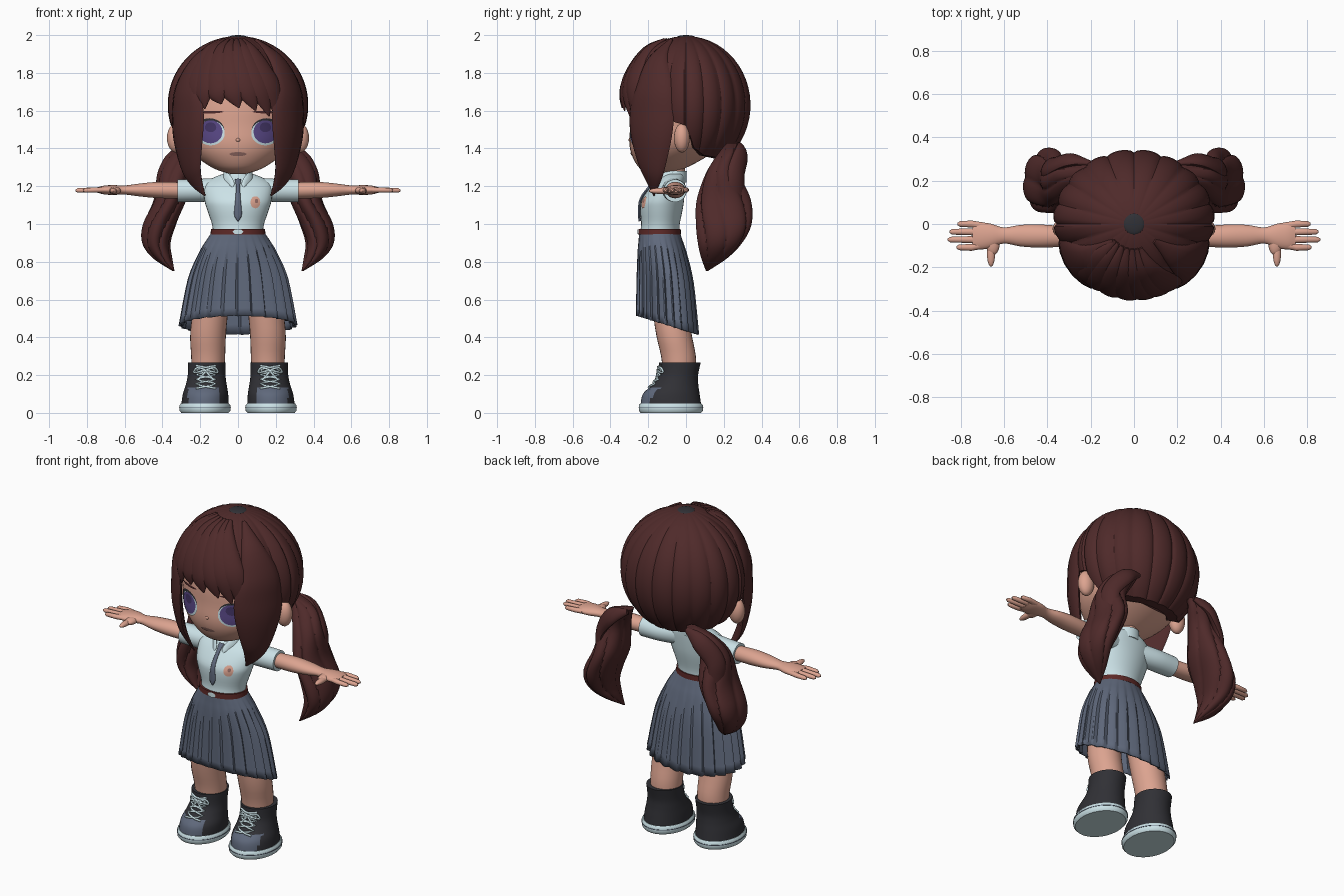
import bpy, bmesh
from math import sin, cos, pi, radians, sqrt, acos
from mathutils import Vector

if bpy.data.objects.get("Cube"):
    bpy.data.objects.remove(bpy.data.objects["Cube"])


def colour(name, r, g, b):
    m = bpy.data.materials.new(name)
    m.use_nodes = True
    m.diffuse_color = (r, g, b, 1)
    m.node_tree.nodes["Principled BSDF"].inputs["Base Color"].default_value = (r, g, b, 1)
    return m


hair = colour("dark red brown hair", .078, .023, .023)
skin = colour("warm skin", .72, .37, .28)
pale = colour("pale blue white", .60, .76, .80)
slate = colour("slate blue cloth", .115, .14, .20)
black = colour("charcoal", .03, .03, .036)
red = colour("belt red", .11, .022, .02)
purple = colour("iris purple", .10, .065, .24)
deep = colour("deep violet", .055, .035, .13)
rose = colour("mouth rose", .30, .15, .13)


# ---- helpers ----
def make(name, verts, faces, mats, s=1, rule=None, recalc=True, sharp=40):
    mats = mats if isinstance(mats, list) else [mats]
    bm = bmesh.new()
    vs = [bm.verts.new((v[0] * s, v[1], v[2])) for v in verts]
    for f in faces:
        bm.faces.new([vs[i] for i in f])
    if recalc:
        bmesh.ops.recalc_face_normals(bm, faces=bm.faces)
    if rule:
        for f in bm.faces:
            f.material_index = rule(f.calc_center_median())
    me = bpy.data.meshes.new(name)
    bm.to_mesh(me)
    bm.free()
    for m in mats:
        me.materials.append(m)
    me.shade_smooth()
    me.set_sharp_from_angle(angle=radians(sharp))
    ob = bpy.data.objects.new(name, me)
    bpy.context.collection.objects.link(ob)
    return ob


def wrap(rows, n, caps=True):
    fs = [(r * n + i, r * n + (i + 1) % n, (r + 1) * n + (i + 1) % n, (r + 1) * n + i)
          for r in range(rows - 1) for i in range(n)]
    if caps:
        fs += [tuple(range(n)), tuple(range((rows - 1) * n, rows * n))]
    return fs


def smooth(rows, k=4):
    """Spline through the rows of numbers, k steps per span."""
    out, last = [], len(rows) - 1
    for i in range(last):
        a, b, c, d = rows[max(i - 1, 0)], rows[i], rows[i + 1], rows[min(i + 2, last)]
        for j in range(k):
            t = j / k
            out.append([q + .5 * t * (r - p + t * (2 * p - 5 * q + 4 * r - u + t * (3 * (q - r) + u - p)))
                        for p, q, r, u in zip(a, b, c, d)])
    return out + [list(rows[-1])]


def loft(name, rings, mats, n=28, axis="z", s=1, ripple=None, rule=None, sharp=40):
    """Rings across z: (z, cx, cy, rx, ry); across x: (x, cy, cz, ry, rz)."""
    verts = []
    for h, c, d, p, q in rings:
        for i in range(n):
            a = 2 * pi * i / n
            k = ripple(a, h) if ripple else 1
            u, v = c + p * k * cos(a), d + q * k * sin(a)
            verts.append((u, v, h) if axis == "z" else (h, u, v))
    return make(name, verts, wrap(len(rings), n), mats, s, rule, sharp=sharp)


def front_y(rings, x, z):
    """Front surface of a z loft at (x, z)."""
    for a, b in zip(rings, rings[1:]):
        if a[0] <= z <= b[0]:
            t = (z - a[0]) / (b[0] - a[0])
            _, cx, cy, rx, ry = [p + (q - p) * t for p, q in zip(a, b)]
            return cy - ry * sqrt(max(0, 1 - ((x - cx) / rx) ** 2))
    return 0


def plate(name, rings, cx, cz, rx, rz, off, mat, tilt=0, n=24):
    """Thin painted oval that follows a loft's front."""
    pts = [(0, 0)] + [(r / 4 * cos(2 * pi * i / n), r / 4 * sin(2 * pi * i / n))
                      for r in range(1, 5) for i in range(n)]
    verts = []
    for u, v in pts:
        x, z = cx + u * rx, cz + v * rz + u * rx * tilt
        verts.append((x, front_y(rings, x, z) - off, z))
    faces = [(0, 1 + i, 1 + (i + 1) % n) for i in range(n)]
    faces += [(1 + r * n + i, 1 + (r + 1) * n + i, 1 + (r + 1) * n + (i + 1) % n, 1 + r * n + (i + 1) % n)
              for r in range(3) for i in range(n)]
    return make(name, verts, faces, mat, recalc=False)


def lock(name, path, mat, s=1, k=5, n=14):
    """Strand through (x, y, z, half width, half thickness), curled around the body."""
    path = smooth(path, k)
    verts = []
    for i, (x, y, z, w, th) in enumerate(path):
        d = Vector(path[min(i + 1, len(path) - 1)][:3]) - Vector(path[max(i - 1, 0)][:3])
        side = d.cross(Vector((x, y, max(0, z - 1.63)))).normalized()
        up = side.cross(d).normalized()
        for j in range(n):
            a = 2 * pi * j / n
            curl = 1.2 * (w * cos(a)) ** 2
            verts.append(Vector((x, y, z)) + side * w * cos(a) + up * (th * sin(a) - curl))
    return make(name, verts, wrap(len(path), n), mat, s)


def ball(name, loc, size, mat, s=1):
    rings = [(loc[2] + size[2] * -cos(t), loc[0], loc[1], size[0] * sin(t), size[1] * sin(t))
             for t in [.05 + (pi - .1) * i / 12 for i in range(13)]]
    return loft(name, rings, mat, 20, s=s)


SIDES = (("left", 1), ("right", -1))

# ---- head and face ----
head = smooth([(1.265, 0, -.14, .04, .04), (1.295, 0, -.125, .13, .12), (1.36, 0, -.085, .225, .20),
               (1.43, 0, -.05, .28, .25), (1.52, 0, -.03, .30, .265), (1.63, 0, -.02, .31, .27),
               (1.76, 0, -.01, .27, .25), (1.87, 0, 0, .14, .14)])
loft("head", head, skin, 40)
ball("nose", (0, -.295, 1.445), (.012, .01, .011), skin)
plate("mouth", head, 0, 1.37, .045, .011, .004, rose)
for side, s in SIDES:
    x = .145 * s
    plate(side + "_lash", head, x + .006 * s, 1.492, .08, .068, .003, black)
    plate(side + "_eye_white", head, x, 1.482, .075, .066, .005, pale)
    plate(side + "_iris", head, x, 1.488, .063, .061, .007, purple)
    plate(side + "_pupil", head, x, 1.512, .03, .026, .0085, deep)
    plate(side + "_brow", head, x, 1.592, .068, .007, .004, hair, -.03 * s)
    ball(side + "_ear", (.328, -.022, 1.455), (.048, .042, .077), skin, s)

# ---- hair cap with ridged strands, a shaped hem and a narrower front ----
HEM = [(-1, 1.68), (-.5, 1.66), (-.2, 1.54), (0, 1.52), (.15, 1.4), (.4, 1.36), (1, 1.34)]


def hem(d):
    for (a, p), (b, q) in zip(HEM, HEM[1:]):
        if d <= b:
            return p + (q - p) * (d - a) / (b - a)
    return HEM[-1][1]


n, rows, verts = 180, 22, []
for r in range(rows + 1):
    for i in range(n):
        a = 2 * pi * i / n
        end = acos((hem(sin(a)) - 1.63) / .37)
        th = .03 + (end - .03) * min(r, rows - 1) / (rows - 1)
        k = .955 + .045 * sqrt(abs(sin(10 * a + .5 * sin(2 * a))))
        if r == rows:
            k = .75
        wide = .375 - .03 * min(1, max(0, -4 * sin(a) - .2))
        verts.append((wide * k * sin(th) * cos(a), .345 * k * sin(th) * sin(a), 1.63 + .365 * cos(th)))
make("hair_cap", verts, wrap(rows + 1, n), hair, sharp=30)
ball("crown_parting", (0, 0, 1.988), (.05, .05, .012), black)


def on_head(deg, z, k=.98):
    q = sqrt(max(0, 1 - ((z - 1.63) / .37) ** 2)) if z > 1.63 else 1
    return (.348 * q * k * sin(radians(deg)), -.345 * q * k * cos(radians(deg)), z)


# ---- swept fringe, side locks, pigtails ----
for i, (tip, z) in enumerate([(-42, 1.58), (-31, 1.61), (-15, 1.635), (1, 1.615), (16, 1.6), (29, 1.57), (41, 1.53)]):
    root = tip * .75 - 16
    path = []
    for t, h, w in [(0, 1.978, .008), (.15, 1.92, .04), (.4, 1.81, .065), (.7, 1.7, .062), (1, z, .004)]:
        path.append((*on_head(root + (tip - root) * t, h), w, min(.022, w * .8)))
    lock("fringe_%d" % (i + 1), path, hair)

for side, s in SIDES:
    lock(side + "_side_lock",
         [(*on_head(50, 1.975), .01, .008), (*on_head(53, 1.87), .065, .022), (*on_head(57, 1.72), .115, .026),
          (.282, -.195, 1.58, .142, .028), (.278, -.195, 1.45, .13, .028), (.255, -.185, 1.3, .085, .022),
          (.222, -.178, 1.22, .048, .014), (.175, -.17, 1.15, .004, .003)], hair, s)
    tail = smooth([(1.43, .21, .25, .025, .03), (1.385, .28, .235, .075, .055), (1.28, .335, .195, .085, .085),
                   (1.13, .36, .2, .085, .138), (1.0, .415, .2, .088, .142), (.9, .432, .18, .073, .115),
                   (.82, .40, .15, .05, .07), (.75, .34, .11, .004, .004)], 6)
    loft(side + "_pigtail", tail, hair, 72, s=s, sharp=32,
         ripple=lambda a, h: .87 + .17 * sqrt(abs(sin(3 * a + 6 * h))))
    lock(side + "_pigtail_strand",
         [(.2, .28, 1.42, .015, .012), (.3, .295, 1.375, .05, .025), (.39, .265, 1.26, .055, .025),
          (.395, .27, 1.12, .05, .025), (.43, .28, 1.0, .04, .02), (.44, .24, .88, .006, .006)], hair, s)

# ---- neck, shirt, tie ----
loft("neck", [(1.2, 0, -.07, .062, .058), (1.34, 0, -.06, .06, .058)], skin)
shirt = smooth([(.95, 0, -.14, .132, .105), (1.0, 0, -.135, .138, .102), (1.08, 0, -.13, .165, .113),
                (1.13, 0, -.122, .178, .112), (1.2, 0, -.095, .18, .09), (1.24, 0, -.075, .14, .07),
                (1.265, 0, -.065, .08, .055)])
loft("shirt", shirt, pale, 36)
loft("collar_band", [(1.22, 0, -.07, .082, .072), (1.28, 0, -.06, .068, .064)], pale)
tie = [(1.235, .017), (1.2, .011), (1.13, .014), (1.05, .02), (1.015, .003)]
lock("tie", [(0, front_y(shirt, 0, z) - .006, z, w, .007) for z, w in tie], slate)
plate("chest_patch", shirt, .092, 1.115, .026, .032, .004, skin)
plate("chest_patch_centre", shirt, .098, 1.122, .009, .011, .006, rose)
for side, s in SIDES:
    lock(side + "_collar_flap", [(.07, -.07, 1.275, .015, .006), (.065, -.13, 1.25, .026, .007),
                                 (.035, -.172, 1.215, .018, .007), (.03, -.185, 1.195, .004, .004)], pale, s)
    loft(side + "_sleeve", smooth([(.06, -.075, 1.185, .05, .062), (.2, -.062, 1.178, .064, .061),
                                   (.32, -.058, 1.176, .06, .06)]), pale, axis="x", s=s)
    # arm, fingers, thumb
    loft(side + "_arm", smooth([(.3, -.058, 1.178, .045, .042), (.42, -.056, 1.18, .053, .043),
                                (.52, -.054, 1.18, .05, .034), (.6, -.053, 1.18, .037, .024),
                                (.66, -.055, 1.18, .056, .026), (.71, -.055, 1.18, .062, .023),
                                (.745, -.055, 1.18, .054, .014)]), skin, axis="x", s=s)
    for name, y, end in [("little", 0, .815), ("ring", -.036, .852), ("middle", -.072, .86), ("index", -.108, .82)]:
        loft(side + "_" + name + "_finger", [(.7, y * .8 - .01, 1.18, .018, .014), (.75, y, 1.18, .016, .014),
             (end - .012, y, 1.178, .013, .012), (end, y, 1.177, .005, .005)], skin, 12, "x", s)
    ball(side + "_thumb_base", (.652, -.09, 1.177), (.032, .055, .021), skin, s)
    ball(side + "_thumb", (.66, -.135, 1.175), (.019, .062, .016), skin, s)

# ---- belt and pleated skirt ----
belt = [(.944, 0, -.14, .146, .113), (.974, 0, -.14, .143, .112)]
loft("belt", belt, red, 36)
plate("buckle", belt, 0, .959, .028, .0145, .006, pale, n=8)

skirt = smooth([(0, 0, -.14, .14, .108), (.1, 0, -.133, .172, .118), (.22, 0, -.125, .205, .13),
                (.5, 0, -.11, .26, .148), (1, 0, -.098, .308, .164)])
n, verts = 144, []
for t, cx, cy, rx, ry in skirt:
    for i in range(n):
        a = 2 * pi * i / n
        k = 1 + .065 * min(1, t * 2) * (min(i % 6, 4) / 4 - .65)
        y = cy + ry * k * sin(a)
        low = .465 - .3 * (y + .1)
        verts.append((rx * k * cos(a), y, .955 + (low - .955) * t))
ob = make("pleated_skirt", verts, wrap(len(skirt), n, False), slate, sharp=25)
thick = ob.modifiers.new("cloth", "SOLIDIFY")
thick.thickness = .008

# ---- legs and boots ----
boot = smooth([(.045, .175, -.08, .125, .16), (.1, .172, -.078, .12, .15), (.15, .168, -.057, .108, .122),
               (.2, .166, -.042, .1, .106), (.268, .165, -.032, .1, .11)], 6)
for side, s in SIDES:
    loft(side + "_leg", smooth([(.2, .158, -.035, .086, .086), (.3, .158, -.04, .09, .092),
                                (.45, .156, -.07, .095, .094), (.75, .12, -.11, .09, .09)]), skin, s=s)
    loft(side + "_boot", boot, [black, slate], 48, s=s,
         rule=lambda c: int(c.y < -.14 and c.z < .135 and abs(abs(c.x) - .185) < .08))
    loft(side + "_sole", [(0, .175, -.08, .125, .16), (.012, .175, -.08, .135, .17),
                          (.04, .175, -.08, .135, .17), (.05, .175, -.08, .127, .162)], pale, 40, s=s)
    loft(side + "_sole_stripe", [(.028, .175, -.08, .137, .172), (.032, .175, -.08, .137, .172)], slate, 40, s=s)
    # criss-cross laces with a bow
    runs = [[(.17 + .052 * d * (-1) ** i, .13 + .024 * i) for i in range(6)] for d in (1, -1)]
    runs += [[(.17, .225), (.17 + .045 * d, .24), (.17 + .062 * d, .212), (.17, .225),
              (.17 + .04 * d, .175)] for d in (1, -1)]
    cu = bpy.data.curves.new(side + "_laces", "CURVE")
    cu.dimensions = "3D"
    cu.bevel_depth = .006
    cu.bevel_resolution = 1
    cu.materials.append(pale)
    for run in runs:
        fine = smooth(run, 3)
        sp = cu.splines.new("POLY")
        sp.points.add(len(fine) - 1)
        for p, (x, z) in zip(sp.points, fine):
            p.co = (x * s, front_y(boot, x, z) - .006, z, 1)
    bpy.context.collection.objects.link(bpy.data.objects.new(side + "_laces", cu))
